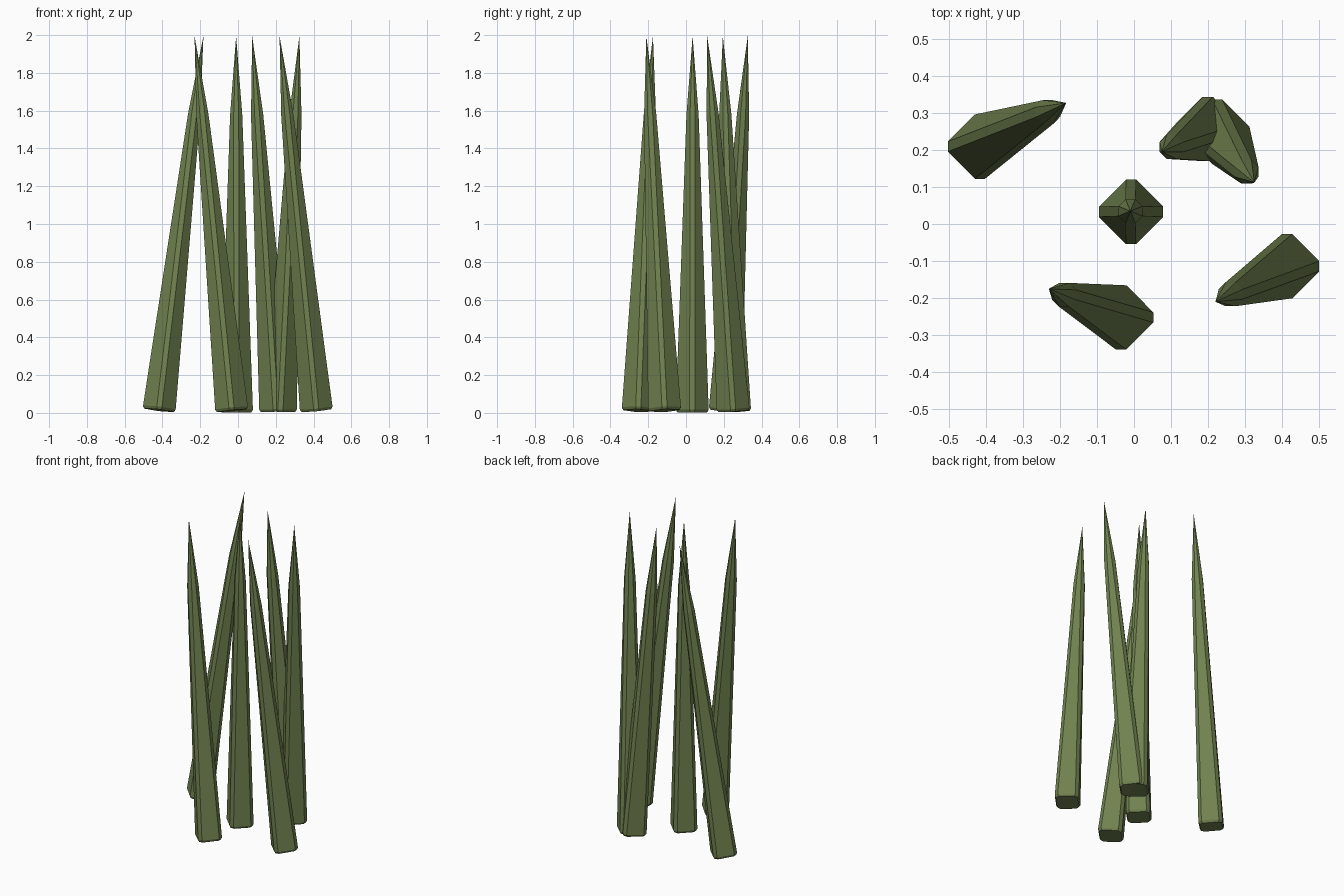
import bpy, bmesh
from math import cos, sin, radians
from mathutils import Vector

cube = bpy.data.objects.get("Cube")
if cube:
    bpy.data.objects.remove(cube, do_unlink=True)

green = bpy.data.materials.new("moss_green")
green.use_nodes = True
color = (0.165, 0.225, 0.08, 1)
green.diffuse_color = color
green.node_tree.nodes["Principled BSDF"].inputs["Base Color"].default_value = color
green.node_tree.nodes["Principled BSDF"].inputs["Roughness"].default_value = 0.8

# Spike cross-sections: share of length, radius, half-angle of the trimmed corners
RINGS = [(0.0, 0.08, 9), (0.007, 0.088, 9), (0.79, 0.035, 22.5)]


def ring(bm, base, axis, share, radius, trim):
    """Diamond with trimmed corners, set square to the leaning axis."""
    turn = Vector((0, 0, 1)).rotation_difference(axis.normalized())
    verts = []
    for corner in range(4):
        for side in (-1, 1):
            a = radians(90 * corner + side * trim)
            offset = turn @ Vector((radius * cos(a), radius * sin(a), 0))
            verts.append(bm.verts.new(base + axis * share + offset))
    return verts


def spike(name, foot, tip):
    base = Vector((*foot, 0.0))
    axis = Vector((*tip, 2.0)) - base
    # raise the foot so the tilted base rests above the ground
    lean = (axis.xy.length / axis.z) * 0.085
    base.z = lean + 0.003
    axis = Vector((*tip, 1.995)) - base
    bm = bmesh.new()
    rings = [ring(bm, base, axis, *r) for r in RINGS]
    bm.faces.new(rings[0][::-1])
    for low, high in zip(rings, rings[1:]):
        for i in range(8):
            j = (i + 1) % 8
            bm.faces.new((low[i], low[j], high[j], high[i]))
    # pointed end
    apex = bm.verts.new(base + axis)
    for i in range(8):
        bm.faces.new((rings[-1][i], rings[-1][(i + 1) % 8], apex))
    mesh = bpy.data.meshes.new(name)
    bm.to_mesh(mesh)
    bm.free()
    mesh.materials.append(green)
    bpy.context.collection.objects.link(bpy.data.objects.new(name, mesh))


spike("spike_centre", (-0.008, 0.033), (-0.01, 0.035))
spike("spike_back_right", (-0.418, 0.208), (-0.183, 0.327))
spike("spike_front_right", (-0.033, -0.253), (-0.23, -0.175))
spike("spike_front_left", (0.415, -0.113), (0.22, -0.21))
spike("spike_back_inner", (0.2, 0.257), (0.075, 0.195))
spike("spike_back_outer", (0.224, 0.25), (0.325, 0.112))
